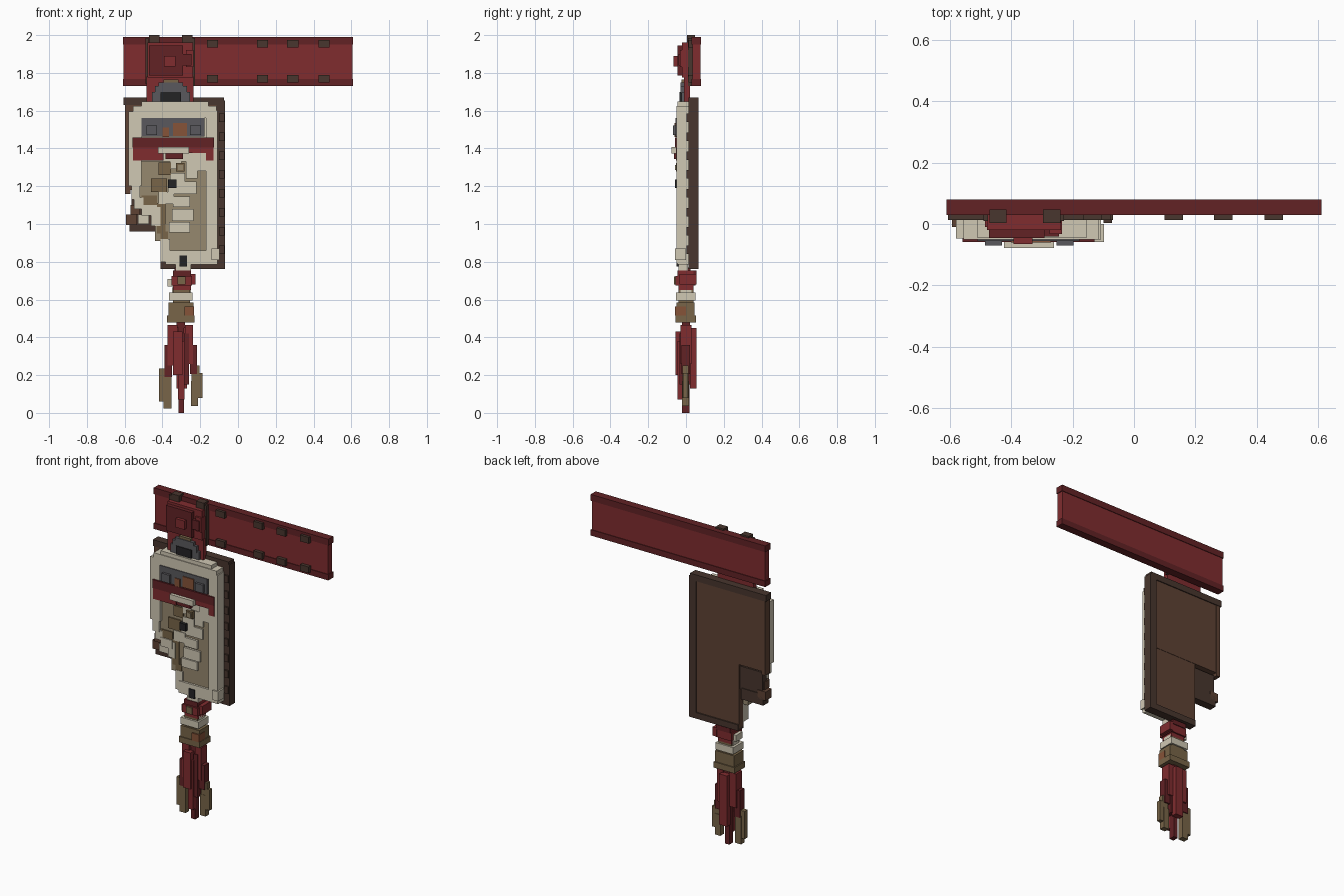
import bpy, bmesh

COLOURS = {
    "red": (128, 44, 47), "dark red": (98, 34, 37), "cream": (208, 200, 180),
    "tan": (150, 136, 110), "olive": (120, 101, 72), "dark brown": (72, 54, 46),
    "cloth brown": (94, 66, 52), "grey": (90, 89, 93), "black": (36, 35, 37),
    "rust": (134, 83, 56),
}


def linear(c):
    c /= 255
    return c / 12.92 if c <= 0.04045 else ((c + 0.055) / 1.055) ** 2.4


MATS = {}
for name, rgb in COLOURS.items():
    MATS[name] = bpy.data.materials.new(name)
    MATS[name].diffuse_color = (*[linear(c) for c in rgb], 1)


def part(name, colour, *boxes):
    """One object made of boxes given as (x0, x1, y0, y1, z0, z1)."""
    bm = bmesh.new()
    for x0, x1, y0, y1, z0, z1 in boxes:
        cube = bmesh.ops.create_cube(bm, size=1)
        for v in cube["verts"]:
            v.co.x = x1 if v.co.x > 0 else x0
            v.co.y = y1 if v.co.y > 0 else y0
            v.co.z = z1 if v.co.z > 0 else z0
    mesh = bpy.data.meshes.new(name)
    bm.to_mesh(mesh)
    bm.free()
    mesh.materials.append(MATS[colour])
    obj = bpy.data.objects.new(name, mesh)
    bpy.context.collection.objects.link(obj)
    return obj


# Horizontal beam with rails and studs
part("beam_panel", "red", (-0.605, 0.605, 0.034, 0.076, 1.75, 1.97))
part("beam_rails", "dark red",
     (-0.61, 0.61, 0.03, 0.08, 1.95, 1.99),
     (-0.61, 0.61, 0.03, 0.08, 1.73, 1.767))
part("beam_studs", "dark brown",
     *[(x - 0.03, x + 0.03, 0.013, 0.035, z - 0.02, z + 0.02)
       for x in (-0.135, 0.13, 0.29, 0.455) for z in (1.955, 1.768)])

# Hanger block over the beam
part("hanger_brackets", "dark brown",
     *[(x - 0.028, x + 0.028, 0.004, 0.047, 1.955, 2.0) for x in (-0.443, -0.268)],
     (-0.49, -0.475, 0.01, 0.035, 1.74, 1.985),
     (-0.24, -0.228, 0.01, 0.035, 1.73, 1.985))
part("hanger_plate", "red",
     (-0.478, -0.238, -0.02, 0.03, 1.775, 1.96),
     (-0.275, -0.235, -0.032, 0.02, 1.83, 1.92),
     (-0.485, -0.235, -0.01, 0.02, 1.645, 1.78))
part("hanger_face", "dark red",
     (-0.472, -0.292, -0.045, 0.02, 1.785, 1.945),
     (-0.292, -0.245, -0.04, 0.02, 1.84, 1.90))
part("hanger_boss", "red", (-0.392, -0.33, -0.065, -0.04, 1.835, 1.89))
part("hanger_clasp", "grey",
     (-0.455, -0.255, -0.025, 0.01, 1.64, 1.70),
     (-0.44, -0.27, -0.028, 0.01, 1.69, 1.73),
     (-0.42, -0.29, -0.03, 0.01, 1.72, 1.75))
part("clasp_slot", "black", (-0.41, -0.303, -0.034, 0, 1.645, 1.70))
part("clasp_cap", "olive", (-0.395, -0.315, -0.025, 0.0, 1.745, 1.765))

# Cloth backing with a torn lower corner
part("cloth_back", "cloth brown",
     (-0.59, -0.09, 0.015, 0.060, 1.18, 1.65),
     (-0.41, -0.09, 0.015, 0.058, 0.775, 1.18))
part("cloth_border", "dark brown",
     (-0.605, -0.075, 0.013, 0.066, 1.63, 1.67),
     (-0.115, -0.068, 0.013, 0.066, 0.762, 1.655),
     (-0.41, -0.068, 0.013, 0.066, 0.762, 0.80))
part("cloth_side", "cloth brown", (-0.597, -0.57, 0.013, 0.062, 1.16, 1.63))
part("cloth_tear", "dark brown",
     (-0.565, -0.41, 0.005, 0.045, 1.02, 1.165),
     (-0.575, -0.42, 0.0, 0.05, 0.96, 1.03))
part("cloth_tear_corner", "cloth brown",
     (-0.592, -0.535, -0.01, 0.05, 0.995, 1.05),
     (-0.57, -0.52, -0.02, 0.03, 1.05, 1.10))
part("border_studs", "dark brown",
     *[(-0.10, -0.072, 0.003, 0.02, 0.84 + i * 0.1, 0.885 + i * 0.1) for i in range(8)])

# Stepped cream frame around the banner face
part("face_frame", "cream",
     (-0.51, -0.155, -0.045, 0.015, 1.59, 1.648),
     (-0.555, -0.115, -0.05, 0.015, 1.56, 1.625),
     (-0.58, -0.51, -0.048, 0.015, 1.20, 1.595),
     (-0.565, -0.52, -0.045, 0.015, 1.13, 1.21),
     (-0.17, -0.108, -0.05, 0.015, 0.79, 1.60),
     (-0.385, -0.108, -0.045, 0.015, 0.785, 0.86),
     (-0.41, -0.36, -0.04, 0.015, 0.80, 0.92),
     (-0.14, -0.098, -0.058, 0.0, 0.81, 0.87),
     (-0.33, -0.25, -0.04, 0.01, 0.755, 0.80))
part("face_upper", "cream", (-0.53, -0.16, -0.04, 0.015, 1.33, 1.60))
part("face_lower", "tan",
     (-0.52, -0.16, -0.032, 0.015, 1.10, 1.34),
     (-0.40, -0.16, -0.032, 0.015, 0.85, 1.11))

# Grey name band with square rivets and rusty inlays
part("upper_band", "grey",
     (-0.51, -0.178, -0.055, -0.03, 1.463, 1.56),
     (-0.485, -0.43, -0.07, -0.05, 1.47, 1.522),
     (-0.253, -0.197, -0.07, -0.05, 1.47, 1.522))
part("upper_band_inlays", "rust",
     (-0.40, -0.365, -0.061, -0.05, 1.46, 1.51),
     (-0.345, -0.27, -0.061, -0.05, 1.467, 1.535))

# Red cross band
part("cross_band_top", "dark red",
     (-0.558, -0.128, -0.058, -0.03, 1.405, 1.458),
     (-0.385, -0.29, -0.063, -0.03, 1.345, 1.38))
part("cross_band", "red",
     (-0.555, -0.395, -0.054, -0.03, 1.335, 1.405),
     (-0.28, -0.13, -0.054, -0.03, 1.375, 1.425),
     (-0.17, -0.13, -0.054, -0.03, 1.335, 1.38))
part("cross_band_bar", "cream", (-0.423, -0.26, -0.078, -0.04, 1.373, 1.408))

# Raised patches on the face
part("face_patches", "cream",
     (-0.24, -0.17, -0.047, -0.02, 1.28, 1.43),
     (-0.275, -0.215, -0.044, -0.02, 1.24, 1.33),
     (-0.345, -0.255, -0.045, -0.02, 1.09, 1.145),
     (-0.35, -0.235, -0.045, -0.02, 1.015, 1.08),
     (-0.365, -0.255, -0.045, -0.02, 0.955, 1.01),
     (-0.37, -0.22, -0.04, -0.02, 1.16, 1.225),
     (-0.42, -0.34, -0.044, -0.02, 1.105, 1.17),
     (-0.36, -0.28, -0.04, -0.02, 1.225, 1.27),
     (-0.36, -0.30, -0.04, -0.02, 1.29, 1.34))
part("face_olive_patches", "olive",
     (-0.42, -0.355, -0.042, -0.02, 1.26, 1.325),
     (-0.46, -0.375, -0.04, -0.02, 1.17, 1.24),
     (-0.51, -0.43, -0.038, 0.0, 1.09, 1.15),
     (-0.43, -0.385, -0.04, 0.01, 0.95, 1.11),
     (-0.41, -0.37, -0.038, 0.01, 0.87, 0.96))
part("torn_edge", "cream",
     (-0.55, -0.50, -0.042, 0.01, 1.08, 1.14),
     (-0.51, -0.43, -0.044, 0.01, 1.045, 1.10),
     (-0.46, -0.41, -0.042, 0.01, 0.99, 1.09),
     (-0.53, -0.47, -0.03, 0.01, 1.0, 1.05))
part("torn_edge_tan", "tan",
     (-0.53, -0.43, -0.034, 0.01, 1.09, 1.13),
     (-0.44, -0.38, -0.035, 0.01, 0.91, 1.0))
part("face_eyelet_frame", "olive", (-0.327, -0.283, -0.054, -0.02, 1.278, 1.322))
part("face_eyelet", "tan", (-0.318, -0.292, -0.057, -0.02, 1.287, 1.313))
part("face_pin", "black", (-0.37, -0.326, -0.058, -0.02, 1.19, 1.235))

# Knot and rings below the banner
part("cord_slot", "black", (-0.31, -0.27, -0.05, 0.0, 0.775, 0.832))
part("cord", "dark red",
     (-0.335, -0.26, -0.025, 0.025, 0.65, 0.77),
     (-0.325, -0.28, -0.02, 0.02, 0.45, 0.50))
part("knot", "red",
     (-0.352, -0.243, -0.055, 0.05, 0.675, 0.725),
     (-0.345, -0.25, -0.04, 0.04, 0.65, 0.755),
     (-0.25, -0.225, -0.035, 0.055, 0.68, 0.735))
part("knot_top", "dark red", (-0.345, -0.25, -0.045, 0.055, 0.725, 0.755))
part("knot_centre", "olive", (-0.32, -0.278, -0.064, -0.04, 0.68, 0.722))
part("knot_side", "cream",
     (-0.372, -0.345, -0.035, 0.03, 0.67, 0.71),
     (-0.35, -0.25, -0.03, 0.03, 0.635, 0.665))
part("ring_upper", "cream", (-0.365, -0.24, -0.052, 0.05, 0.595, 0.638))
part("ring_core", "olive", (-0.345, -0.255, -0.04, 0.04, 0.56, 0.66))
part("ring_lower", "olive",
     (-0.368, -0.235, -0.05, 0.045, 0.50, 0.585),
     (-0.375, -0.23, -0.055, 0.052, 0.478, 0.515))
part("ring_patch", "rust", (-0.283, -0.232, -0.058, 0.0, 0.515, 0.562))

# Tassel strands
part("tassel_red", "red",
     (-0.345, -0.295, -0.055, -0.02, 0.20, 0.43),
     (-0.318, -0.283, -0.045, -0.015, 0.07, 0.38),
     (-0.372, -0.32, -0.03, 0.03, 0.25, 0.465),
     (-0.28, -0.238, -0.03, 0.03, 0.26, 0.465),
     (-0.325, -0.27, 0.02, 0.055, 0.13, 0.45))
part("tassel_dark", "dark red",
     (-0.315, -0.285, -0.02, 0.018, 0.0, 0.47),
     (-0.39, -0.35, -0.025, 0.02, 0.19, 0.36),
     (-0.255, -0.217, -0.025, 0.02, 0.205, 0.36),
     (-0.285, -0.26, -0.035, 0.025, 0.15, 0.42))
part("tassel_tips", "olive",
     (-0.418, -0.372, -0.018, 0.012, 0.06, 0.235),
     (-0.395, -0.352, -0.02, 0.015, 0.022, 0.20),
     (-0.245, -0.205, -0.018, 0.012, 0.08, 0.25),
     (-0.225, -0.188, -0.015, 0.01, 0.08, 0.21),
     (-0.25, -0.213, -0.02, 0.015, 0.037, 0.17))
